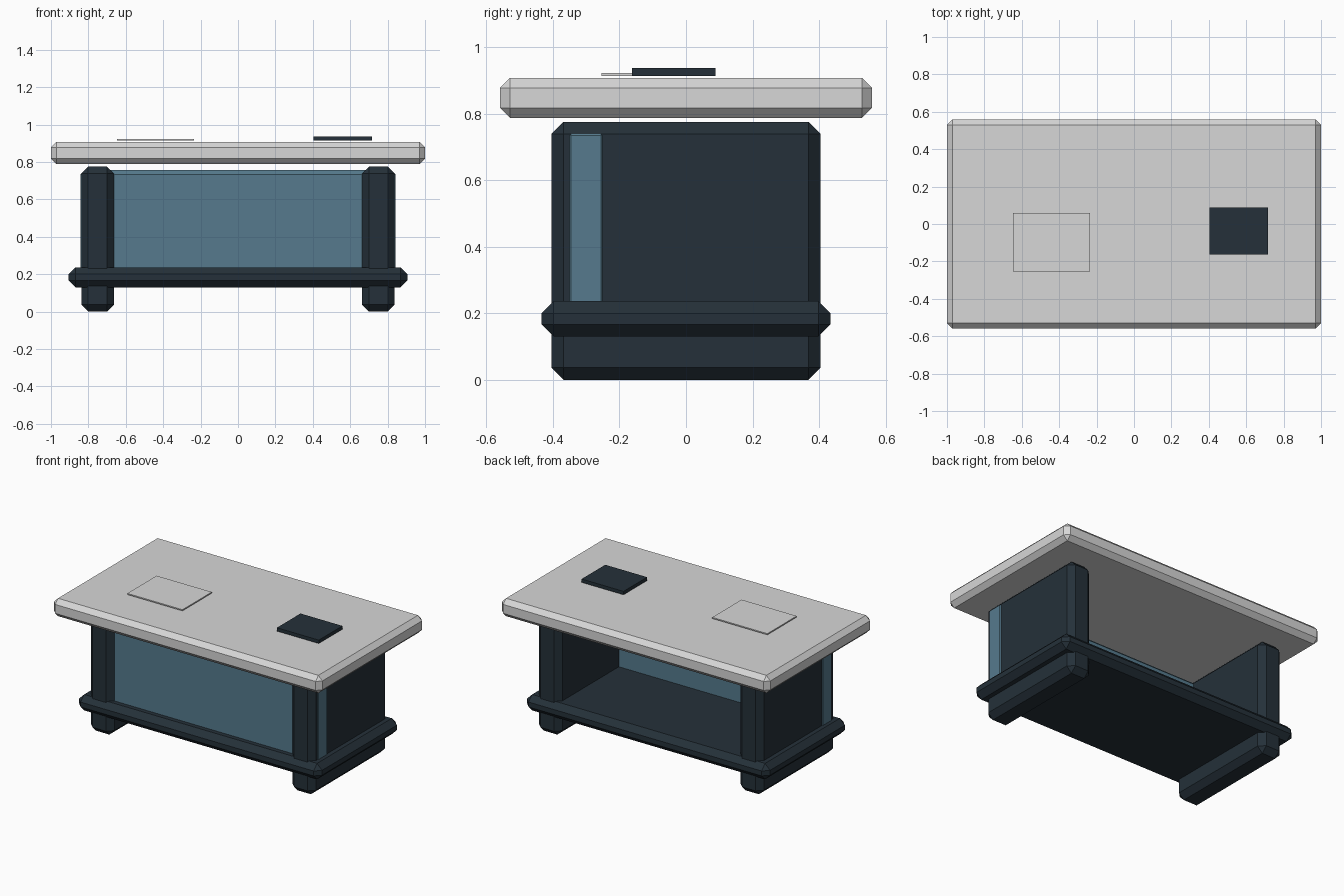
import bpy, bmesh

if "Cube" in bpy.data.objects:
    bpy.data.objects.remove(bpy.data.objects["Cube"])


def material(name, rgb):
    m = bpy.data.materials.new(name)
    m.diffuse_color = (*rgb, 1)
    m.use_nodes = True
    m.node_tree.nodes["Principled BSDF"].inputs["Base Color"].default_value = m.diffuse_color
    return m


STONE = material("light grey", (0.68, 0.68, 0.68))
DARK = material("dark slate", (0.018, 0.030, 0.041))
BLUE = material("steel blue", (0.092, 0.195, 0.268))


def box(name, lo, hi, mat, chamfer=0):
    """Axis-aligned box between two corners, with chamfered edges."""
    bm = bmesh.new()
    bmesh.ops.create_cube(bm, size=1)
    for v in bm.verts:
        v.co = [(a + b) / 2 + c * (b - a) for a, b, c in zip(lo, hi, v.co)]
    me = bpy.data.meshes.new(name)
    bm.to_mesh(me)
    bm.free()
    me.materials.append(mat)
    ob = bpy.data.objects.new(name, me)
    bpy.context.collection.objects.link(ob)
    if chamfer:
        mod = ob.modifiers.new("chamfer", 'BEVEL')
        mod.width = chamfer
        mod.segments = 1
        mod.limit_method = 'ANGLE'
    return ob


# Table top and lower shelf
box("table_top", (-1, -0.56, 0.788), (1, 0.56, 0.908), STONE, 0.03)
box("base_shelf", (-0.905, -0.435, 0.13), (0.905, 0.435, 0.237), DARK, 0.037)

# Side panels and the feet beneath them
for side, x0, x1 in (("left", -0.838, -0.664), ("right", 0.664, 0.838)):
    box(side + "_side_panel", (x0, -0.405, 0.15), (x1, 0.405, 0.776), DARK, 0.037)
    box(side + "_foot", (x0, -0.405, 0), (x1, 0.405, 0.21), DARK, 0.037)

# Front panel, its ends poke slightly through the side panels
box("front_panel", (-0.843, -0.368, 0.15), (0.843, -0.234, 0.756), BLUE, 0.022)

# Things lying on the top
box("paper_sheet", (-0.647, -0.254, 0.914), (-0.236, 0.058, 0.922), STONE)
box("dark_notebook", (0.404, -0.163, 0.914), (0.716, 0.088, 0.937), DARK)
